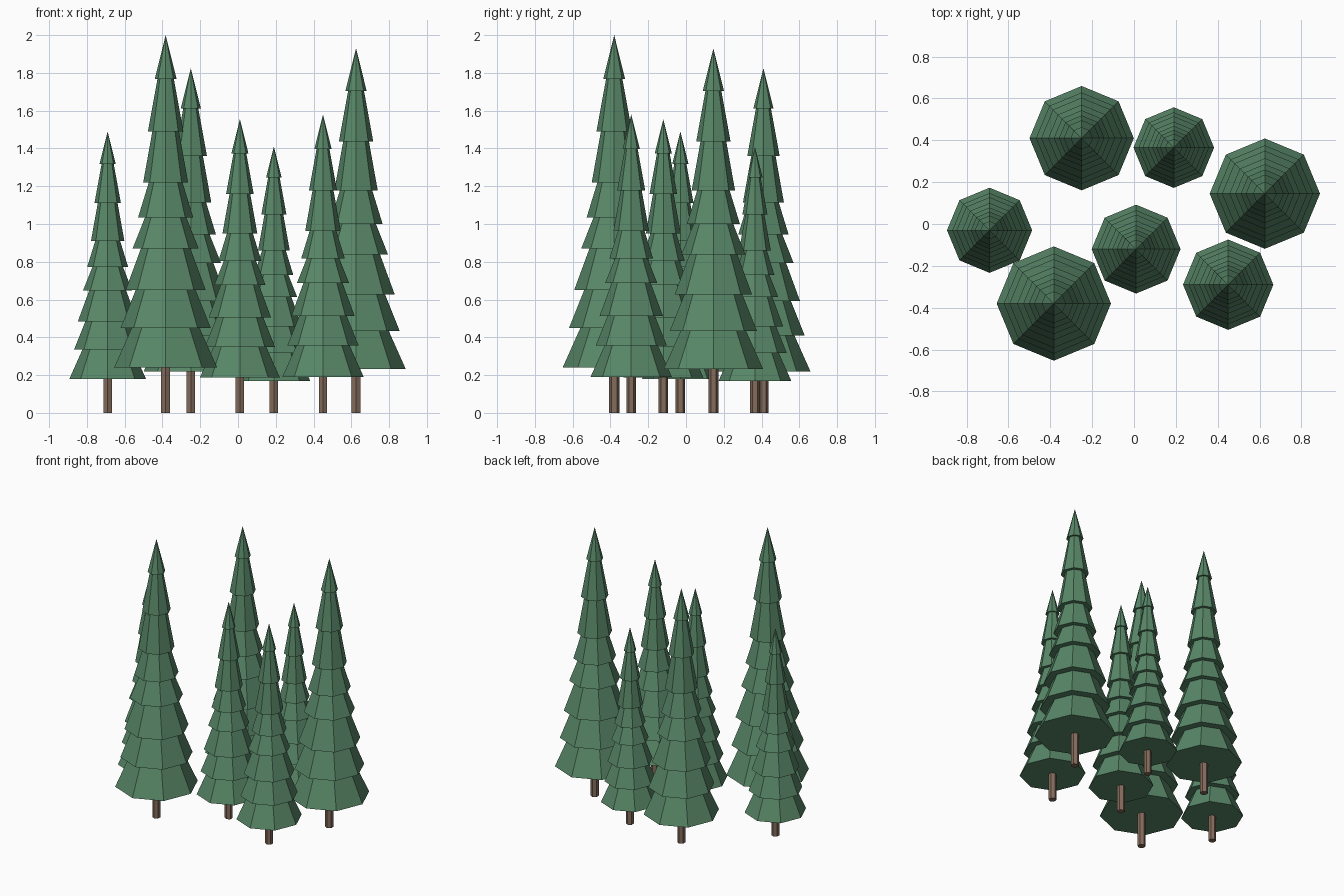
import bpy, bmesh
from math import sin, cos, pi

cube = bpy.data.objects.get("Cube")
if cube:
    bpy.data.objects.remove(cube, do_unlink=True)


def make_material(name, colour):
    mat = bpy.data.materials.new(name)
    mat.use_nodes = True
    mat.diffuse_color = colour
    mat.node_tree.nodes["Principled BSDF"].inputs["Base Color"].default_value = colour
    return mat


needles = make_material("needle green", (0.098, 0.242, 0.138, 1))
bark = make_material("bark brown", (0.231, 0.150, 0.107, 1))


def lathe(name, profile, sides, start, location, mat):
    """Turn a (radius, height) profile into a flat-sided closed solid."""
    bm = bmesh.new()
    rings = []
    for radius, z in profile:
        if radius == 0:
            rings.append([bm.verts.new((0, 0, z))] * sides)
        else:
            angles = [start + 2 * pi * i / sides for i in range(sides)]
            rings.append([bm.verts.new((radius * cos(a), radius * sin(a), z)) for a in angles])
    for low, high in zip(rings, rings[1:]):
        for i in range(sides):
            j = (i + 1) % sides
            corners = [low[i], low[j], high[j], high[i]]
            bm.faces.new(list(dict.fromkeys(corners)))
    for ring in (rings[0], rings[-1]):
        if ring[0] is not ring[1]:
            bm.faces.new(ring)
    bmesh.ops.recalc_face_normals(bm, faces=bm.faces)
    mesh = bpy.data.meshes.new(name)
    bm.to_mesh(mesh)
    bm.free()
    mesh.materials.append(mat)
    obj = bpy.data.objects.new(name, mesh)
    obj.location = location
    bpy.context.collection.objects.link(obj)
    return obj


# Branch tiers of the tallest tree: outer radius and height of each hem
tiers = [(0.273, 0.24), (0.239, 0.45), (0.212, 0.65), (0.175, 0.87),
         (0.146, 1.035), (0.119, 1.22), (0.094, 1.49), (0.058, 1.767)]
foliage = [tiers[0]]
for radius, z in tiers[1:]:
    foliage += [(radius * 0.75, z), (radius, z)]
foliage.append((0, 2.0))

# Each tree: x, y, height
trees = [(-0.25, 0.41, 1.825), (0.19, 0.365, 1.41), (0.625, 0.145, 1.93),
         (-0.69, -0.03, 1.49), (-0.383, -0.38, 2.0), (0.01, -0.12, 1.555),
         (0.45, -0.29, 1.58)]

for number, (x, y, height) in enumerate(trees, 1):
    s = height / 2
    lathe(f"tree_{number}_branches", [(r * s, z * s) for r, z in foliage], 8, 0, (x, y, 0), needles)
    trunk_radius = 0.022 + 0.0025 * height
    lathe(f"tree_{number}_trunk", [(trunk_radius, 0), (trunk_radius, 0.26 * s)],
          6, pi / 2, (x, y, 0), bark)
